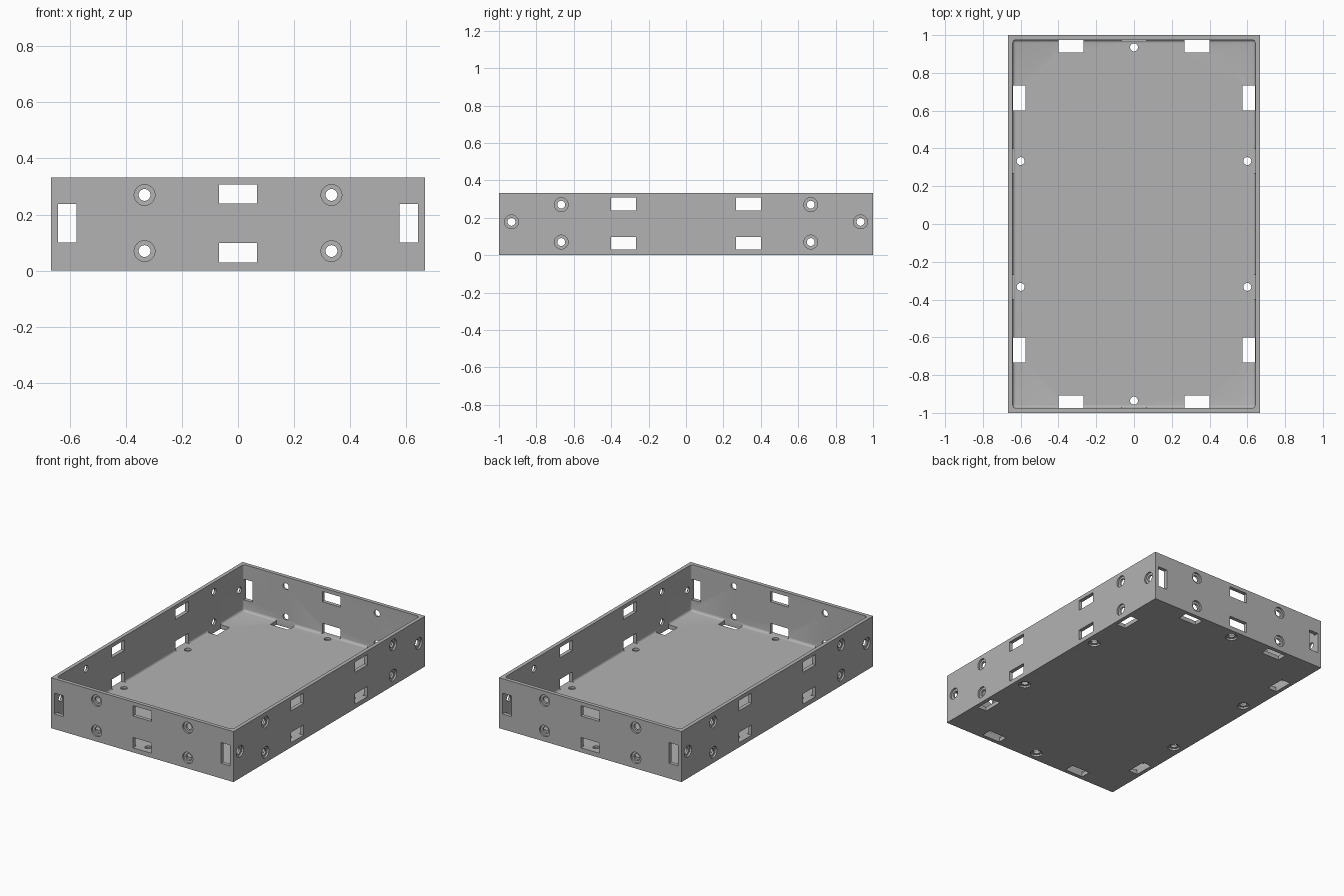
import bpy, bmesh, math
from mathutils import Matrix, Vector

if "Cube" in bpy.data.objects:
    bpy.data.objects.remove(bpy.data.objects["Cube"], do_unlink=True)

HX, HY, HEIGHT = 0.667, 1.0, 0.333
WALL = 0.025
FLOOR = 0.027
CUT = 0.035           # how far openings reach inwards
BORE, HOLE, STEP = 0.037, 0.021, 0.012

grey = bpy.data.materials.new("plain_grey")
grey.use_nodes = True
colour = (0.45, 0.45, 0.45, 1)
grey.diffuse_color = colour
grey.node_tree.nodes["Principled BSDF"].inputs["Base Color"].default_value = colour


def box(bm, lo, hi):
    lo, hi = Vector(lo), Vector(hi)
    size = hi - lo
    m = Matrix.Translation((lo + hi) / 2) @ Matrix.Diagonal((*size, 1))
    return bmesh.ops.create_cube(bm, size=1, matrix=m)["verts"]


def bore(bm, place, outward):
    """Stepped round hole: wide recess outside, narrow hole through."""
    m = Matrix.Translation(place) @ Vector(outward).to_track_quat("Z", "Y").to_matrix().to_4x4()
    n = 32
    rings = []
    for r, z in ((HOLE, -CUT), (HOLE, -STEP), (BORE, -STEP), (BORE, WALL)):
        rings.append([bm.verts.new(m @ Vector((r * math.cos(i * math.tau / n),
                                               r * math.sin(i * math.tau / n), z)))
                      for i in range(n)])
    for a, b in zip(rings, rings[1:]):
        for i in range(n):
            j = (i + 1) % n
            bm.faces.new((a[i], a[j], b[j], b[i]))
    bm.faces.new(rings[0][::-1])
    bm.faces.new(rings[-1])


def finish(bm, name):
    bmesh.ops.recalc_face_normals(bm, faces=bm.faces)
    mesh = bpy.data.meshes.new(name)
    bm.to_mesh(mesh)
    bm.free()
    mesh.materials.append(grey)
    ob = bpy.data.objects.new(name, mesh)
    bpy.context.collection.objects.link(ob)
    return ob


# Solid outer block
bm = bmesh.new()
box(bm, (-HX, -HY, 0), (HX, HY, HEIGHT))
tray = finish(bm, "open_tray")

# Cavity with rounded corners and a rounded floor edge
bm = bmesh.new()
box(bm, (WALL - HX, WALL - HY, FLOOR), (HX - WALL, HY - WALL, HEIGHT + 0.1))
edges = [e for e in bm.edges if min(v.co.z for v in e.verts) < HEIGHT]
bmesh.ops.bevel(bm, geom=edges, offset=0.016, segments=4, profile=0.5, affect="EDGES")
cavity = finish(bm, "cavity_cutter")

# Openings in the walls and floor
bm = bmesh.new()
IX, IY = HX - WALL, HY - WALL
for s in (-1, 1):
    def end_box(x0, x1, z0, z1):
        y = sorted((s * (HY - CUT), s * (HY + 0.02)))
        box(bm, (x0, y[0], z0), (x1, y[1], z1))

    def side_box(y0, y1, z0, z1):
        x = sorted((s * (HX - CUT), s * (HX + 0.02)))
        box(bm, (x[0], y0, z0), (x[1], y1, z1))

    for z0, z1 in ((0.03, 0.098), (0.24, 0.308)):
        end_box(-0.067, 0.067, z0, z1)
        for t in (-1, 1):
            y = sorted((t * 0.267, t * 0.4))
            side_box(y[0], y[1], z0, z1)
    for t in (-1, 1):
        x = sorted((t * 0.575, t * (IX - 0.001)))
        end_box(x[0], x[1], 0.1, 0.237)
        for z in (0.07, 0.27):
            bore(bm, (t * 0.333, s * HY, z), (0, s, 0))
            bore(bm, (s * HX, t * 0.667, z), (s, 0, 0))
        bore(bm, (s * HX, t * 0.933, 0.178), (s, 0, 0))
        bore(bm, (s * 0.6, t * 0.333, 0), (0, 0, -1))
        # Floor slots against the walls
        x = sorted((s * 0.267, s * 0.4))
        y = sorted((t * 0.908, t * (IY - 0.001)))
        box(bm, (x[0], y[0], -0.02), (x[1], y[1], 0.045))
        x = sorted((s * 0.575, s * (IX - 0.001)))
        y = sorted((t * 0.6, t * 0.733))
        box(bm, (x[0], y[0], -0.02), (x[1], y[1], 0.045))
    bore(bm, (0, s * 0.935, 0), (0, 0, -1))
openings = finish(bm, "openings_cutter")

# Carve the tray
bpy.ops.object.select_all(action="DESELECT")
bpy.context.view_layer.objects.active = tray
tray.select_set(True)
for cutter in (cavity, openings):
    cutter.hide_render = True
    mod = tray.modifiers.new("carve", "BOOLEAN")
    mod.operation = "DIFFERENCE"
    mod.solver = "EXACT"
    mod.object = cutter
    bpy.ops.object.modifier_apply(modifier=mod.name)
    bpy.data.objects.remove(cutter, do_unlink=True)
bpy.ops.object.shade_smooth_by_angle(angle=math.radians(30))
